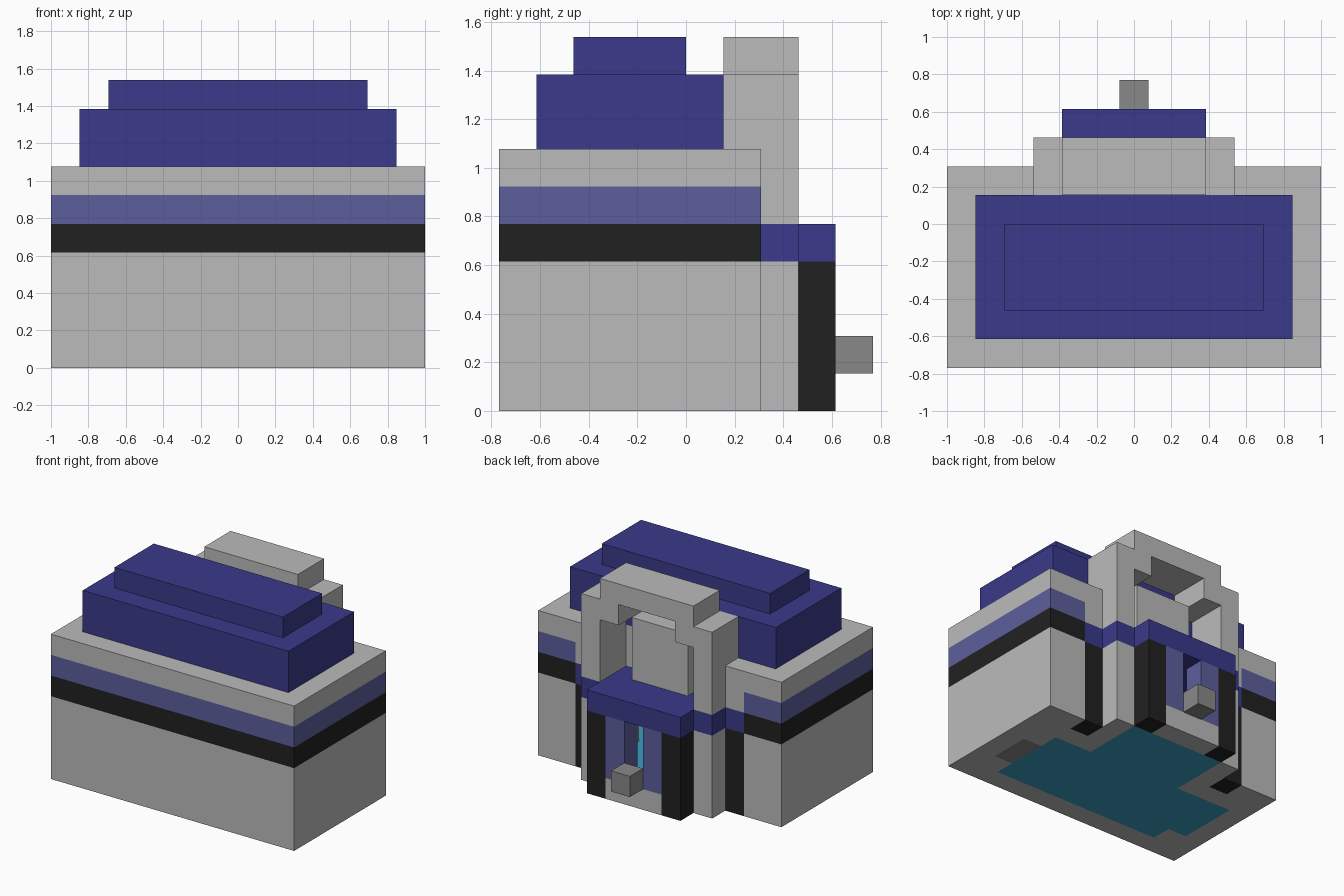
import bpy
import bmesh
from mathutils import Vector

if "Cube" in bpy.data.objects:
    bpy.data.objects.remove(bpy.data.objects["Cube"], do_unlink=True)

WIDE, DEEP = 13, 10          # building size in blocks
U = 2 / WIDE                 # one block


def material(name, rgb):
    lin = [((c / 255 + 0.055) / 1.055) ** 2.4 for c in rgb]
    m = bpy.data.materials.new(name)
    m.use_nodes = True
    m.diffuse_color = (*lin, 1)
    m.node_tree.nodes["Principled BSDF"].inputs["Base Color"].default_value = (*lin, 1)
    return m


STONE = material("light grey stone", (187, 187, 187))
DARK = material("dark grey stone", (137, 137, 137))
BLACK = material("black trim", (33, 33, 33))
NAVY = material("navy blue", (58, 58, 139))
SLATE = material("slate blue", (92, 95, 156))
TEAL = material("teal floor", (56, 159, 193))


def part(name, mat, z0, z1, rects, mirror=False):
    """Extrude plan rectangles (x0, x1, y0, y1), in blocks, from z0 to z1."""
    if mirror:
        rects = rects + [(WIDE - x1, WIDE - x0, y0, y1) for x0, x1, y0, y1 in rects]
    bm = bmesh.new()
    for x0, x1, y0, y1 in rects:
        lo, hi = Vector((x0, y0, z0)), Vector((x1, y1, z1))
        cube = bmesh.ops.create_cube(bm, size=1)["verts"]
        for v in cube:
            p = (lo + hi) / 2 + v.co * (hi - lo)
            v.co = (p - Vector((WIDE / 2, DEEP / 2, 0))) * U
    mesh = bpy.data.meshes.new(name)
    bm.to_mesh(mesh)
    bm.free()
    mesh.materials.append(mat)
    obj = bpy.data.objects.new(name, mesh)
    bpy.context.collection.objects.link(obj)
    return obj


# Floor
part("floor", TEAL, 0, 1, [(2, 11, 1, 5), (4, 9, 5, 8), (1, 2, 2, 5)])
part("floor_patch", DARK, 0, 1, [(11, 12, 2, 4)])

# Lower walls
part("front_wall", STONE, 0, 4, [(0, WIDE, 0, 1)])
part("right_wall", STONE, 0, 4, [(0, 1, 1, 7), (1, 2, 1, 2), (1, 2, 5, 7)])
part("left_wall", STONE, 0, 4, [(12, 13, 1, 7), (11, 12, 1, 2), (11, 12, 4, 7)])
part("back_walls", STONE, 0, 4, [(2, 4, 5, 6), (3, 4, 6, 8)], mirror=True)
part("wall_columns", BLACK, 0, 4, [(2, 3, 6, 7)], mirror=True)

# Coloured bands wrapping the front and sides
front, side = [(2, 11, 0, 1)], [(0, 2, 0, 7)]
for name, mat, z in (("black_band", BLACK, 4), ("slate_band", SLATE, 5),
                     ("stone_cornice", STONE, 6)):
    part(name + "_front", mat, z, z + 1, front)
    part(name + "_sides", mat, z, z + 1, side, mirror=True)
part("back_upper_walls", STONE, 5, 7, [(2, 3, 6, 7)], mirror=True)
part("inner_back_wall", STONE, 5, 7, [(2, 11, 5, 6)])

# Stepped roof
part("roof_lower", NAVY, 7, 9, [(1, 12, 1, 6)])
part("roof_upper", NAVY, 9, 10, [(2, 11, 2, 5)])

# Entrance canopy and porch
part("canopy", NAVY, 4, 5, [(2, 11, 5, 7), (3, 10, 7, 8), (4, 9, 8, 9)])
part("porch_columns", BLACK, 0, 4, [(4, 5, 8, 9)], mirror=True)
part("door_panels", SLATE, 1, 4, [(5, 6, 8, 9)], mirror=True)
part("threshold", STONE, 0, 1, [(5, 8, 8, 9)])
part("door_block", DARK, 1, 2, [(6, 7, 9, 10)])

# Arch above the entrance
part("arch_posts", STONE, 5, 9, [(3, 4, 6, 8)], mirror=True)
part("arch_shoulders", STONE, 8, 9, [(4, 5, 6, 8)], mirror=True)
part("arch_lintel", STONE, 9, 10, [(4, 9, 6, 8)])
part("arch_panel", STONE, 5, 8, [(5, 8, 6, 7)])
